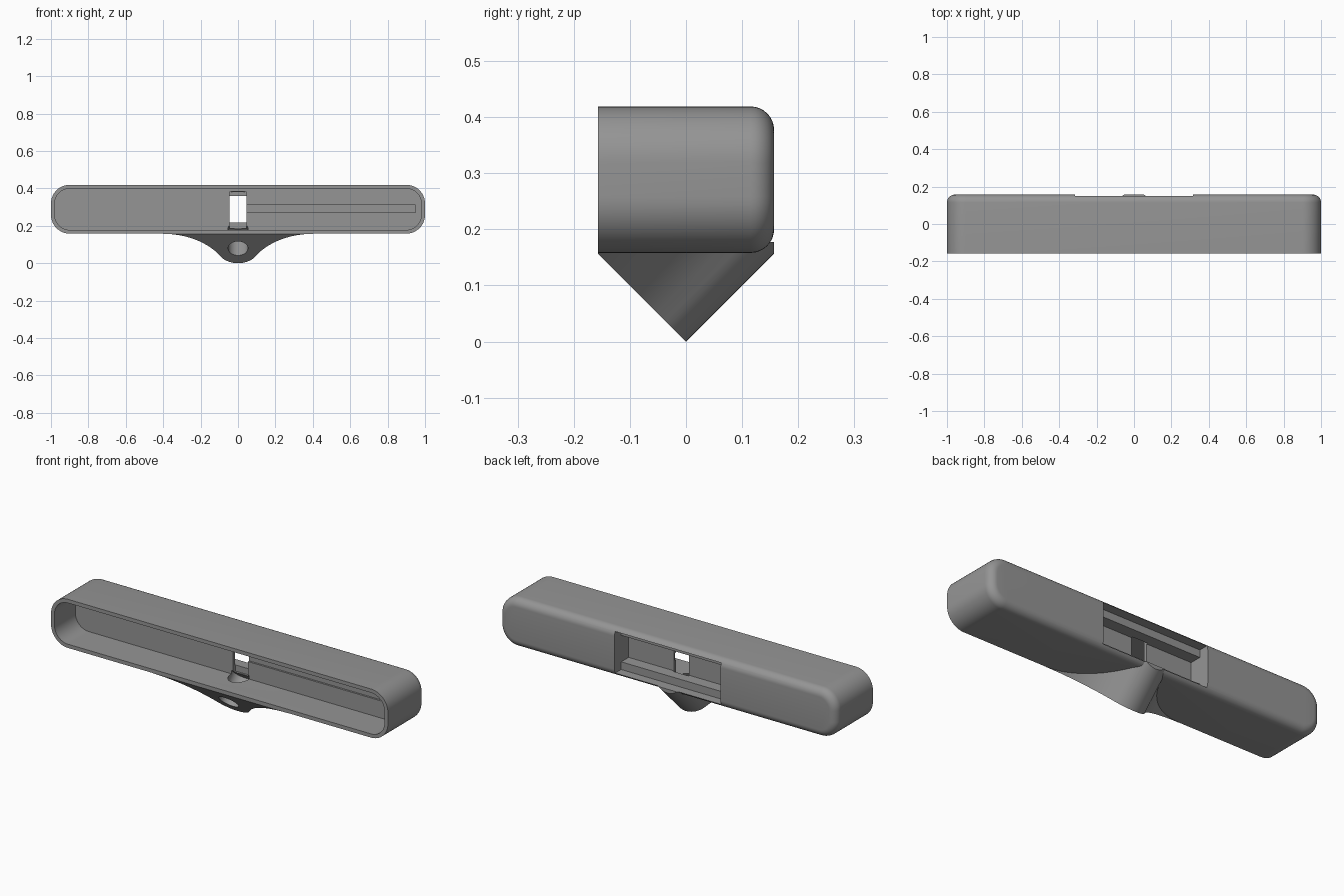
import bpy, bmesh, math
from mathutils import Matrix, Vector

if "Cube" in bpy.data.objects:
    bpy.data.objects.remove(bpy.data.objects["Cube"])

grey = bpy.data.materials.new("plain grey")
grey.diffuse_color = (0.3, 0.3, 0.3, 1)
grey.use_nodes = True
grey.node_tree.nodes["Principled BSDF"].inputs["Base Color"].default_value = grey.diffuse_color
ZC = 0.2885   # mid height of the body


def add_object(name, bm):
    bmesh.ops.recalc_face_normals(bm, faces=bm.faces)
    me = bpy.data.meshes.new(name)
    bm.to_mesh(me)
    bm.free()
    me.materials.append(grey)
    ob = bpy.data.objects.new(name, me)
    bpy.context.collection.objects.link(ob)
    return ob


def loft(name, rings):
    """Skin a solid through closed rings of 3D points."""
    bm = bmesh.new()
    vs = [[bm.verts.new(p) for p in r] for r in rings]
    n = len(vs[0])
    for a, b in zip(vs, vs[1:]):
        for i in range(n):
            j = (i + 1) % n
            bm.faces.new((a[i], a[j], b[j], b[i]))
    bm.faces.new(vs[0])
    bm.faces.new(vs[-1])
    return add_object(name, bm)


def rounded_ring(y, hx, hz, r, seg=12):
    pts = []
    for k, (sx, sz) in enumerate(((1, 1), (-1, 1), (-1, -1), (1, -1))):
        for i in range(seg + 1):
            a = math.pi / 2 * (k + i / seg)
            pts.append((sx * (hx - r) + r * math.cos(a), y,
                        ZC + sz * (hz - r) + r * math.sin(a)))
    return pts


def box(name, lo, hi):
    bm = bmesh.new()
    bmesh.ops.create_cube(bm, size=1)
    for v in bm.verts:
        v.co = Vector([l + (c + 0.5) * (h - l) for l, h, c in zip(lo, hi, v.co)])
    return add_object(name, bm)


def cylinder(name, r, depth, centre, tilt=0.0):
    bm = bmesh.new()
    bmesh.ops.create_cone(bm, cap_ends=True, segments=40, radius1=r, radius2=r, depth=depth,
                          matrix=Matrix.Translation(centre) @ Matrix.Rotation(tilt, 4, 'X'))
    return add_object(name, bm)


def boolean(target, tool, operation):
    mod = target.modifiers.new(operation.lower(), 'BOOLEAN')
    mod.operation, mod.object, mod.solver = operation, tool, 'EXACT'
    bpy.context.view_layer.objects.active = target
    bpy.ops.object.modifier_apply(modifier=mod.name)
    bpy.data.objects.remove(tool, do_unlink=True)


# Body: rounded bar with a filleted back edge
F = 0.042
rings = [rounded_ring(-0.157, 1, 0.1305, 0.1)]
for i in range(9):
    a = math.pi / 2 * i / 8
    inset = F * (1 - math.cos(a))
    rings.append(rounded_ring(0.157 - F + F * math.sin(a), 1 - inset, 0.1305 - inset, 0.1 - inset))
body = loft("holder_body", rings)

# Mount: flared profile on a 45 degree face, swept square to that face
R1, R2, X2, H = 0.11, 0.361, 0.4, 0.222
split = math.atan2(X2, R1 - H + R2)
half = []
for i in range(11):
    a = split * i / 10
    half.append((R1 * math.sin(a), R1 - R1 * math.cos(a)))
for i in range(1, 15):
    a = split * (1 - i / 14)
    half.append((X2 - R2 * math.sin(a), H - R2 + R2 * math.cos(a)))
half.append((X2, H + 0.03))
outline = half + [(-x, h) for x, h in reversed(half[1:])]
S = math.sqrt(0.5)
mount = loft("mount", [[(x, -h * S + t, h * S + t) for x, h in outline] for t in (0, 0.4)])
boolean(mount, box("mount_trim", (-0.6, -0.157, -0.1), (0.6, 0.1565, 0.23)), 'INTERSECT')
boolean(body, mount, 'UNION')

# Open front cavity with a shallow groove in its floor
boolean(body, loft("cavity", [rounded_ring(y, 0.98, 0.1105, 0.08) for y in (-0.2, 0.02)]), 'DIFFERENCE')
boolean(body, box("groove", (0.03, 0.0, 0.27), (0.95, 0.03, 0.31)), 'DIFFERENCE')

# Back recess: wide mouth, narrower between the two rails
boolean(body, box("recess_mouth", (-0.315, 0.1, 0.177), (0.315, 0.3, 0.4)), 'DIFFERENCE')
boolean(body, box("recess_deep", (-0.315, 0.037, 0.218), (0.315, 0.12, 0.36)), 'DIFFERENCE')

# Cable slot through the floor, and the slanted bore in the mount
boolean(body, box("slot", (-0.045, 0.0, 0.185), (0.045, 0.045, 0.38)), 'DIFFERENCE')
boolean(body, cylinder("slot_round", 0.052, 0.2, (0, -0.015, 0.282)), 'DIFFERENCE')
boolean(body, cylinder("bore", 0.053, 0.24, (0, -0.055, 0.103), -math.pi / 4), 'DIFFERENCE')

# Smooth curves, crisp edges
bpy.ops.object.select_all(action='DESELECT')
body.select_set(True)
bpy.context.view_layer.objects.active = body
bpy.ops.object.shade_smooth_by_angle(angle=math.radians(30))
